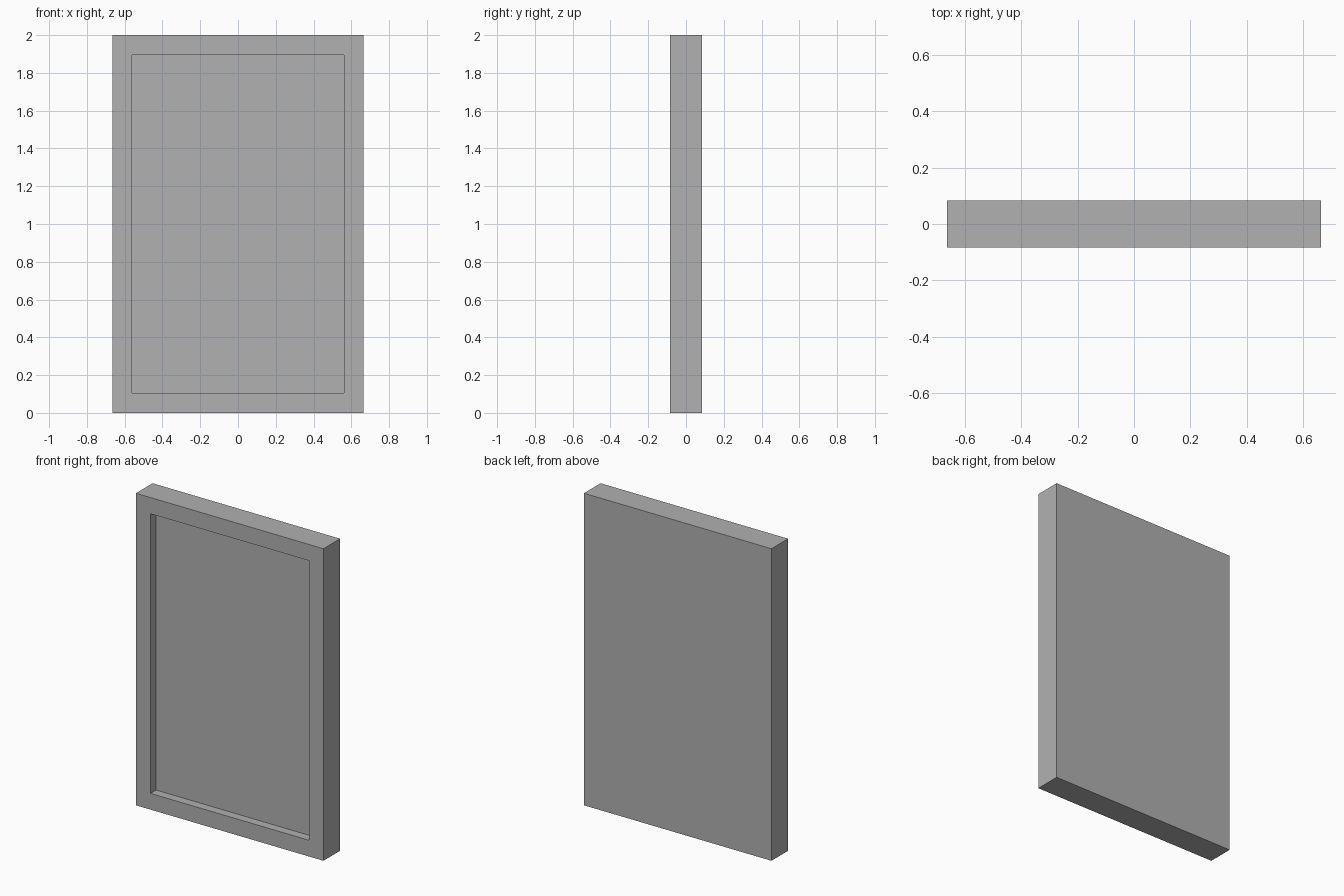
import bpy, bmesh
from mathutils import Vector

if "Cube" in bpy.data.objects:
    bpy.data.objects.remove(bpy.data.objects["Cube"])

WIDTH, THICK, HEIGHT = 1.33, 0.168, 2.0
BORDER, RECESS = 0.104, 0.056

# Solid slab standing on the ground
bm = bmesh.new()
bmesh.ops.create_cube(bm, size=1)
bmesh.ops.scale(bm, vec=(WIDTH, THICK, HEIGHT), verts=bm.verts)
bmesh.ops.translate(bm, vec=(0, 0, HEIGHT / 2), verts=bm.verts)
bm.normal_update()

# Front border with a recessed panel
front = min(bm.faces, key=lambda f: f.normal.y)
bmesh.ops.inset_individual(bm, faces=[front], thickness=BORDER, use_even_offset=True)
bmesh.ops.inset_individual(bm, faces=[front], thickness=0)
bmesh.ops.translate(bm, vec=Vector((0, RECESS, 0)), verts=front.verts)
bmesh.ops.recalc_face_normals(bm, faces=bm.faces)

mesh = bpy.data.meshes.new("framed_panel")
bm.to_mesh(mesh)
bm.free()

# Dark grey finish
grey = bpy.data.materials.new("dark_grey")
grey.diffuse_color = (0.44, 0.44, 0.44, 1)
grey.use_nodes = True
grey.node_tree.nodes["Principled BSDF"].inputs["Base Color"].default_value = grey.diffuse_color
mesh.materials.append(grey)
bpy.context.collection.objects.link(bpy.data.objects.new("framed_panel", mesh))
